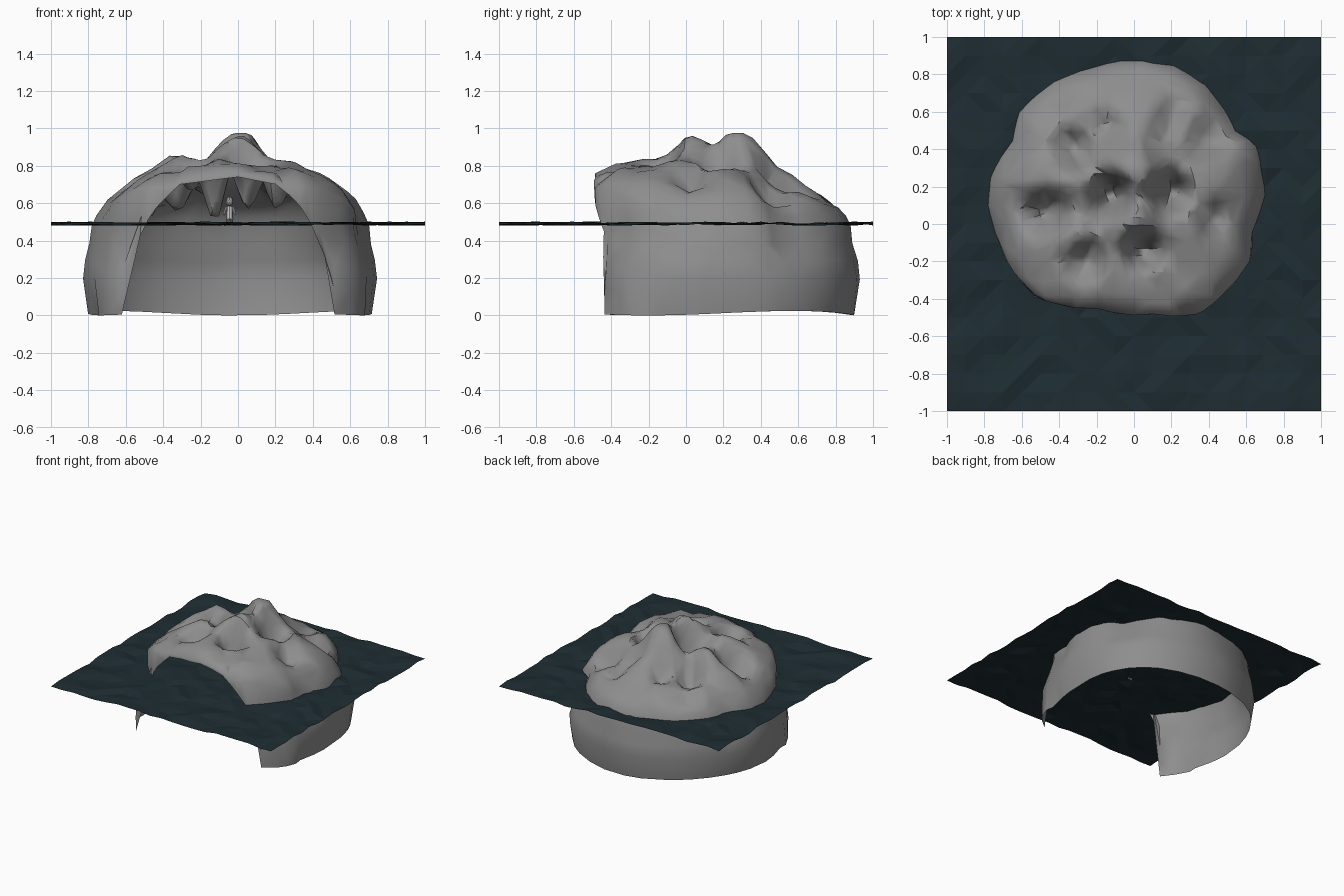
import bpy, bmesh, math, random
from mathutils import Vector, noise

if "Cube" in bpy.data.objects:
    bpy.data.objects.remove(bpy.data.objects["Cube"])

random.seed(4)
CX, CY = -0.02, 0.2
WATER = 0.49


def lerp_table(table, v):
    if v <= table[0][0]:
        return table[0][1]
    for (a, b), (c, d) in zip(table, table[1:]):
        if v <= c:
            return b + (d - b) * (v - a) / (c - a)
    return table[-1][1]


def radial(points):
    # outline points -> radius by angle, wrapped around
    t = sorted((math.atan2(y - CY, x - CX), math.hypot(x - CX, y - CY)) for x, y in points)
    return [(t[-1][0] - math.tau, t[-1][1])] + t + [(t[0][0] + math.tau, t[0][1])]


def make_object(name, bm, mat=None):
    mesh = bpy.data.meshes.new(name)
    bm.to_mesh(mesh)
    bm.free()
    ob = bpy.data.objects.new(name, mesh)
    bpy.context.collection.objects.link(ob)
    if mat:
        mesh.materials.append(mat)
    return ob


def material(name, color):
    m = bpy.data.materials.new(name)
    m.diffuse_color = (*color, 1)
    m.use_nodes = True
    m.node_tree.nodes["Principled BSDF"].inputs["Base Color"].default_value = m.diffuse_color
    return m


# Outlines of the cave: at the foot and at the shoulder
LOW = radial([(.74, .2), (.71, .45), (.52, .75), (.2, .91), (0, .93), (-.3, .87), (-.6, .69),
              (-.78, .42), (-.83, .15), (-.79, -.1), (-.71, -.3), (-.61, -.45), (-.3, -.46),
              (0, -.46), (.3, -.46), (.48, -.46), (.63, -.33), (.71, -.1)])
HIGH = radial([(.70, .15), (.65, .43), (.54, .5), (.46, .65), (.38, .75), (.2, .85), (0, .88),
               (-.2, .84), (-.45, .75), (-.62, .6), (-.65, .45), (-.77, .25), (-.78, .1),
               (-.72, -.1), (-.65, -.25), (-.5, -.4), (-.2, -.45), (.1, -.48), (.35, -.48),
               (.5, -.35), (.62, -.2), (.63, -.05)])
# Mouth arch: height by x
ARCH = [(-.62, 0), (-.61, .3), (-.58, .42), (-.5, .55), (-.32, .7), (0, .74), (.2, .7),
        (.3, .61), (.42, .46), (.49, .28), (.50, 0)]
DOME = [(0, 1), (.5, .83), (.75, .6), (.88, .4), (.95, .22), (1, 0)]
# Peaks and hanging rock pits: x, y, width, height
BUMPS = [(0, .28, .1, .17), (.0, -.02, .09, .13), (-.38, .22, .09, .07), (-.32, -.06, .08, .06),
         (.33, .0, .08, .03), (.48, .22, .08, .03), (.08, .5, .1, .03), (-.15, -.27, .1, .02),
         (-.47, .07, .07, -.25), (-.12, .16, .06, -.36), (.05, -.14, .06, -.33),
         (-.32, .41, .07, -.22), (-.25, -.19, .06, -.17), (.2, .17, .06, -.26),
         (.17, .45, .06, -.12), (.2, .6, .06, -.1), (-.15, .52, .06, -.12), (-.2, .05, .06, -.06),
         (.38, .45, .08, -.12), (0, .72, .16, -.06), (-.4, .6, .1, -.06), (.42, .02, .06, -.1)]


def top_height(x, y, s, shoulder):
    z = shoulder + (.85 - shoulder) * lerp_table(DOME, s)
    d = sum(h * math.exp(-((x - a) ** 2 + (y - b) ** 2) / (2 * w * w)) for a, b, w, h in BUMPS)
    d += .035 * noise.noise(Vector((x * 7, y * 7, 3)))
    z += d * min(1, (1 - s) * 6)
    return z if z < .94 else .94 + .04 * math.tanh((z - .94) / .04)


# Cave shell: wall rows up to the shoulder, then rings over the craggy roof
COLS, WALL, RINGS = 112, 6, 16
bm = bmesh.new()
rows = [[] for _ in range(WALL + RINGS)]
for i in range(COLS):
    a = -math.pi + math.tau * (i + .5) / COLS
    ca, sa = math.cos(a), math.sin(a)
    lo, hi = lerp_table(LOW, a), lerp_table(HIGH, a)
    f = max(0, min(1, (-.3 - sa) / .5))
    shoulder = .48 + .2 * f
    x_edge = CX + lo * ca
    foot = lerp_table(ARCH, x_edge) if sa < -.5 else 0
    if foot == 0:
        foot = .012 + .012 * math.sin(3 * a)
    shoulder = max(shoulder, foot + .02)
    for k in range(WALL):
        z = foot + (shoulder - foot) * k / (WALL - 1)
        t = max(0, min(1, (z - .2) / .28))
        t = t * t * (3 - 2 * t)
        r = lo + (hi - lo) * t - (.03 * (1 - z / .2) if z < .2 and sa > -.5 else 0)
        rows[k].append(bm.verts.new((CX + r * ca, CY + r * sa, z)))
    for k in range(RINGS):
        s = 1 - (k + .6) / (RINGS + .6)
        x, y = CX + hi * s * ca, CY + hi * s * sa
        rows[WALL + k].append(bm.verts.new((x, y, top_height(x, y, s, shoulder))))
for ra, rb in zip(rows, rows[1:]):
    for i in range(COLS):
        j = (i + 1) % COLS
        bm.faces.new((ra[i], ra[j], rb[j], rb[i]))
bm.faces.new(rows[-1])
low = min(v.co.z for v in bm.verts)
for v in bm.verts:
    if v.co.z < .03:
        v.co.z -= low
bmesh.ops.triangulate(bm, faces=bm.faces[:])
cave = make_object("cave_shell", bm, material("rock", (.27, .27, .27)))
bpy.context.view_layer.objects.active = cave
cave.select_set(True)
bpy.ops.object.shade_smooth_by_angle(angle=math.radians(30))
# Thin out to coarse rock facets
dec = cave.modifiers.new("facets", 'DECIMATE')
dec.ratio = .25

# Rippled water sheet
bm = bmesh.new()
bmesh.ops.create_grid(bm, x_segments=20, y_segments=20, size=1)
for v in bm.verts:
    v.co.z = WATER + random.uniform(-.011, .011)
bmesh.ops.triangulate(bm, faces=bm.faces[:])
make_object("water", bm, material("dark_water", (.013, .026, .032)))

# Small standing figure on the water
FX, FY = -.045, -.1
pale = material("pale_cloth", (.75, .75, .75))
grey = material("grey_skin", (.3, .3, .3))


def rod(name, p, q, r1, r2, mat):
    p, q = Vector(p), Vector(q)
    bm = bmesh.new()
    bmesh.ops.create_cone(bm, cap_ends=True, segments=8, radius1=r1, radius2=r2, depth=(q - p).length)
    ob = make_object(name, bm, mat)
    ob.location = (p + q) / 2
    ob.rotation_euler = (q - p).to_track_quat('Z', 'Y').to_euler()


rod("figure_body", (FX, FY, .515), (FX, FY, .585), .02, .016, pale)
for side, label in ((-1, "left"), (1, "right")):
    rod(label + "_leg", (FX + side * .011, FY, .48), (FX + side * .01, FY, .52), .008, .009, grey)
    rod(label + "_arm", (FX + side * .018, FY, .58), (FX + side * .03, FY - .01, .54), .006, .006, pale)
bm = bmesh.new()
bmesh.ops.create_icosphere(bm, subdivisions=2, radius=.02)
make_object("figure_head", bm, grey).location = (FX, FY, .605)
rod("figure_hat", (FX, FY, .617), (FX, FY, .632), .022, .012, grey)
